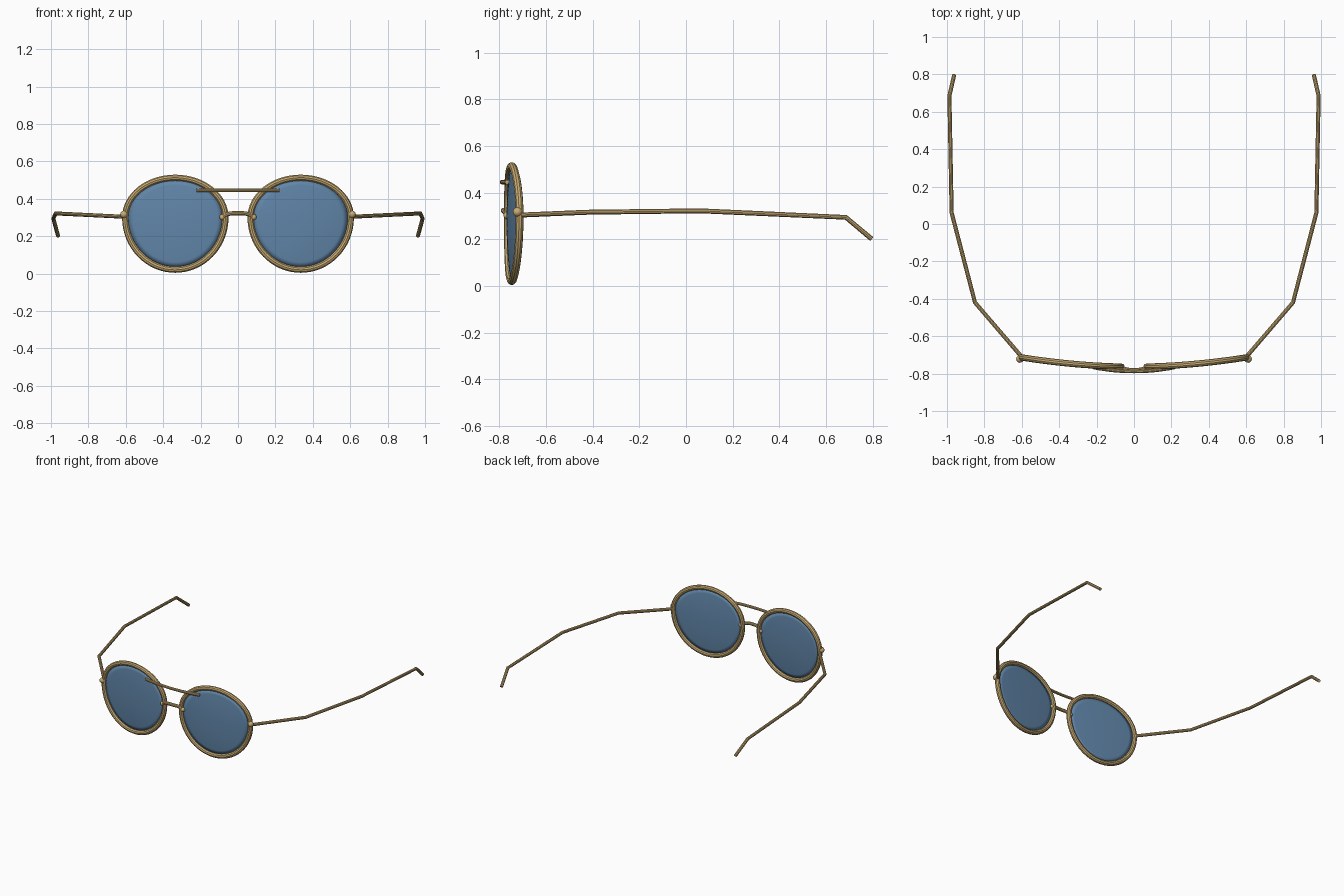
import bpy, bmesh
from math import sin, cos, pi

if "Cube" in bpy.data.objects:
    bpy.data.objects.remove(bpy.data.objects["Cube"])


def material(name, color):
    m = bpy.data.materials.new(name)
    m.diffuse_color = color
    m.use_nodes = True
    m.node_tree.nodes["Principled BSDF"].inputs["Base Color"].default_value = m.diffuse_color
    return m


GOLD = material("gold_metal", (0.58, 0.41, 0.17, 1))
BLUE = material("blue_glass", (0.12, 0.24, 0.40, 1))


def tube(name, points, radius, closed=False):
    """Round wire through the points, converted to a smooth mesh."""
    cu = bpy.data.curves.new(name, 'CURVE')
    cu.dimensions = '3D'
    cu.bevel_depth = radius
    cu.bevel_resolution = 3
    cu.use_fill_caps = True
    sp = cu.splines.new('POLY')
    sp.points.add(len(points) - 1)
    for p, co in zip(sp.points, points):
        p.co = (*co, 1)
    sp.use_cyclic_u = closed
    sp.use_smooth = True
    ob = bpy.data.objects.new(name, cu)
    bpy.context.collection.objects.link(ob)
    bpy.ops.object.select_all(action='DESELECT')
    ob.select_set(True)
    bpy.context.view_layer.objects.active = ob
    bpy.ops.object.convert(target='MESH')
    ob = bpy.context.object
    ob.data.materials.clear()
    ob.data.materials.append(GOLD)
    bpy.ops.object.shade_smooth_by_angle()
    return ob


def ball(name, center, radius):
    bpy.ops.mesh.primitive_uv_sphere_add(segments=16, ring_count=10, radius=radius, location=center)
    ob = bpy.context.object
    ob.name = name
    ob.data.materials.append(GOLD)
    bpy.ops.object.shade_smooth()


def outline(s, t, k=1.0, dy=0.0):
    """Point on the egg-shaped eye outline, scaled by k, on the wrapped front."""
    dx = 0.268 * k * cos(t)
    z = 0.27 + k * ((0.213 if sin(t) > 0 else 0.279) * sin(t) + 0.03)
    u = dx / 0.268
    y = -0.747 + 0.025 * u + 0.009 * u * u
    return (s * (0.335 + dx), y + dy, z)


def lens(name, s, n=48, rings=6, bulge=0.016):
    """Thin biconvex glass filling the rim."""
    bm = bmesh.new()
    edge = [bm.verts.new(outline(s, 2 * pi * i / n)) for i in range(n)]
    for side in (-1, 1):
        prev = edge
        for r in range(1, rings):
            k = 1 - r / rings
            dy = side * bulge * (1 - k * k)
            cur = [bm.verts.new(outline(s, 2 * pi * i / n, k, dy)) for i in range(n)]
            for i in range(n):
                j = (i + 1) % n
                bm.faces.new((prev[i], prev[j], cur[j], cur[i]))
            prev = cur
        tip = bm.verts.new(outline(s, 0, 0, side * bulge))
        for i in range(n):
            bm.faces.new((prev[i], prev[(i + 1) % n], tip))
    bmesh.ops.recalc_face_normals(bm, faces=bm.faces)
    for f in bm.faces:
        f.smooth = True
    me = bpy.data.meshes.new(name)
    bm.to_mesh(me)
    bm.free()
    me.materials.append(BLUE)
    bpy.context.collection.objects.link(bpy.data.objects.new(name, me))


# Rims, lenses, hinges and temples on both sides
for label, s in (("left", -1), ("right", 1)):
    tube("rim_" + label, [outline(s, 2 * pi * i / 64) for i in range(64)], 0.017, True)
    lens("lens_" + label, s)
    ball("hinge_" + label, (s * 0.61, -0.722, 0.317), 0.02)
    arm = [(0.605, -0.705, 0.304), (0.85, -0.42, 0.316), (0.975, 0.06, 0.322),
           (0.987, 0.685, 0.294), (0.962, 0.795, 0.202)]
    tube("temple_" + label, [(s * x, y, z) for x, y, z in arm], 0.011)
    ball("bridge_end_" + label, (s * 0.083, -0.766, 0.302), 0.016)

# Brow bar, bowed forward
bar = [(-0.22 + 0.44 * i / 12) for i in range(13)]
tube("brow_bar", [(x, -0.788 + 0.022 * (x / 0.22) ** 2, 0.445) for x in bar], 0.010)

# Nose bridge, arched
half = [(0.083, -0.766, 0.302), (0.065, -0.772, 0.314), (0.045, -0.777, 0.321), (0.02, -0.782, 0.323)]
tube("nose_bridge", [(-x, y, z) for x, y, z in half] + half[::-1], 0.012)
